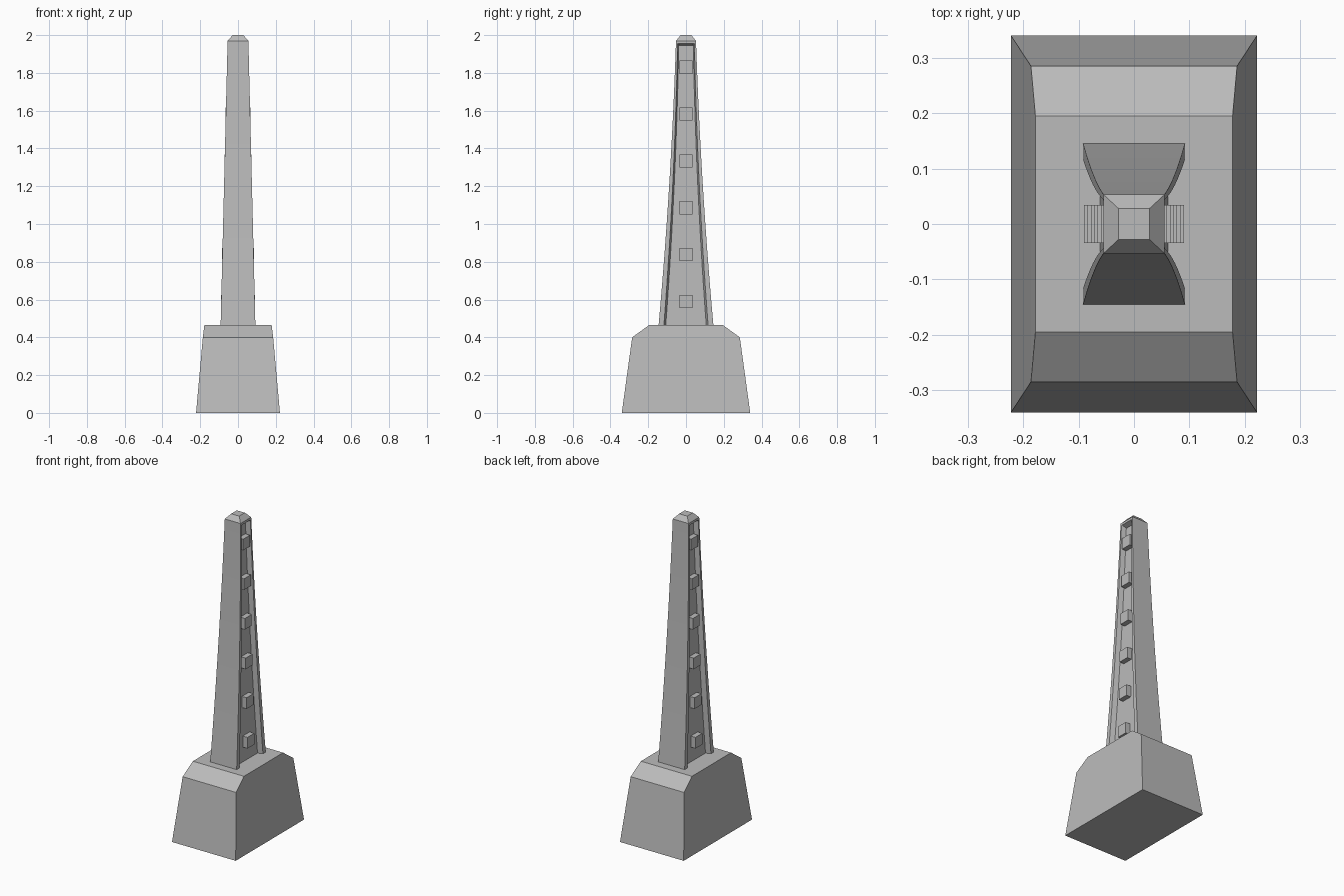
import bpy
import bmesh

cube = bpy.data.objects.get("Cube")
if cube:
    bpy.data.objects.remove(cube, do_unlink=True)

stone = bpy.data.materials.new("stone_grey")
stone.use_nodes = True
colour = (0.5, 0.5, 0.5, 1)
stone.diffuse_color = colour
stone.node_tree.nodes["Principled BSDF"].inputs["Base Color"].default_value = colour

FOOT, SHOULDER = 0.465, 1.97


def loft(name, rings, smooth=False):
    """Skin a stack of equal-length point rings and cap both ends."""
    bm = bmesh.new()
    loops = [[bm.verts.new(p) for p in ring] for ring in rings]
    for low, high in zip(loops, loops[1:]):
        for i in range(len(low)):
            j = (i + 1) % len(low)
            bm.faces.new((low[i], low[j], high[j], high[i]))
    bm.faces.new(loops[0][::-1])
    bm.faces.new(loops[-1])
    bmesh.ops.recalc_face_normals(bm, faces=bm.faces)
    mesh = bpy.data.meshes.new(name)
    bm.to_mesh(mesh)
    bm.free()
    mesh.materials.append(stone)
    obj = bpy.data.objects.new(name, mesh)
    bpy.context.collection.objects.link(obj)
    if smooth:
        bpy.ops.object.select_all(action='DESELECT')
        obj.select_set(True)
        bpy.context.view_layer.objects.active = obj
        bpy.ops.object.shade_smooth_by_angle(angle=0.4)
    return obj


def rectangle(x, y, z):
    return [(x, -y, z), (x, y, z), (-x, y, z), (-x, -y, z)]


def taper(z):
    return (z - FOOT) / (SHOULDER - FOOT)


def half_width(z):
    return 0.092 - 0.037 * taper(z)


def half_depth(z):
    t = taper(z)
    return 0.145 - 0.135 * t + 0.043 * t * t


def section(z, recess):
    """Shaft outline with a recessed panel on each side."""
    t, x, y = taper(z), half_width(z), half_depth(z)
    rim = y - 0.028 + 0.019 * t
    panel = rim - 0.010 + 0.004 * t
    right = [(x, -y), (x, -rim), (x - recess, -panel),
             (x - recess, panel), (x, rim), (x, y)]
    return [(px, py, z) for px, py in right + [(-a, -b) for a, b in right]]


# Pedestal with sloping front and back shoulders
loft("pedestal", [rectangle(0.222, 0.34, 0), rectangle(0.186, 0.285, 0.4),
                  rectangle(0.178, 0.195, FOOT)])

# Curved shaft, closed recess top and bevelled cap
RECESS, RECESS_TOP, STEPS = 0.031, 1.946, 14
rings = [section(FOOT + (RECESS_TOP - FOOT) * i / STEPS, RECESS)
         for i in range(STEPS + 1)]
rings += [section(1.956, 0), section(SHOULDER, 0)]
rings.append([(x * 0.51, y * 0.53, 2.0) for x, y, z in rings[-1]])
loft("shaft", rings, smooth=True)

# Square blocks up both recessed panels
for side, label in ((1, "left"), (-1, "right")):
    for n in range(6):
        z = 0.59 + 0.248 * n
        outer = side * (half_width(z) + 0.001)
        inner = side * (half_width(z) - RECESS - 0.006)
        block = [[(x, y, h) for x, y in ((inner, -0.034), (outer, -0.034),
                                         (outer, 0.034), (inner, 0.034))]
                 for h in (z - 0.035, z + 0.035)]
        loft(f"{label}_block_{n + 1}", block)
